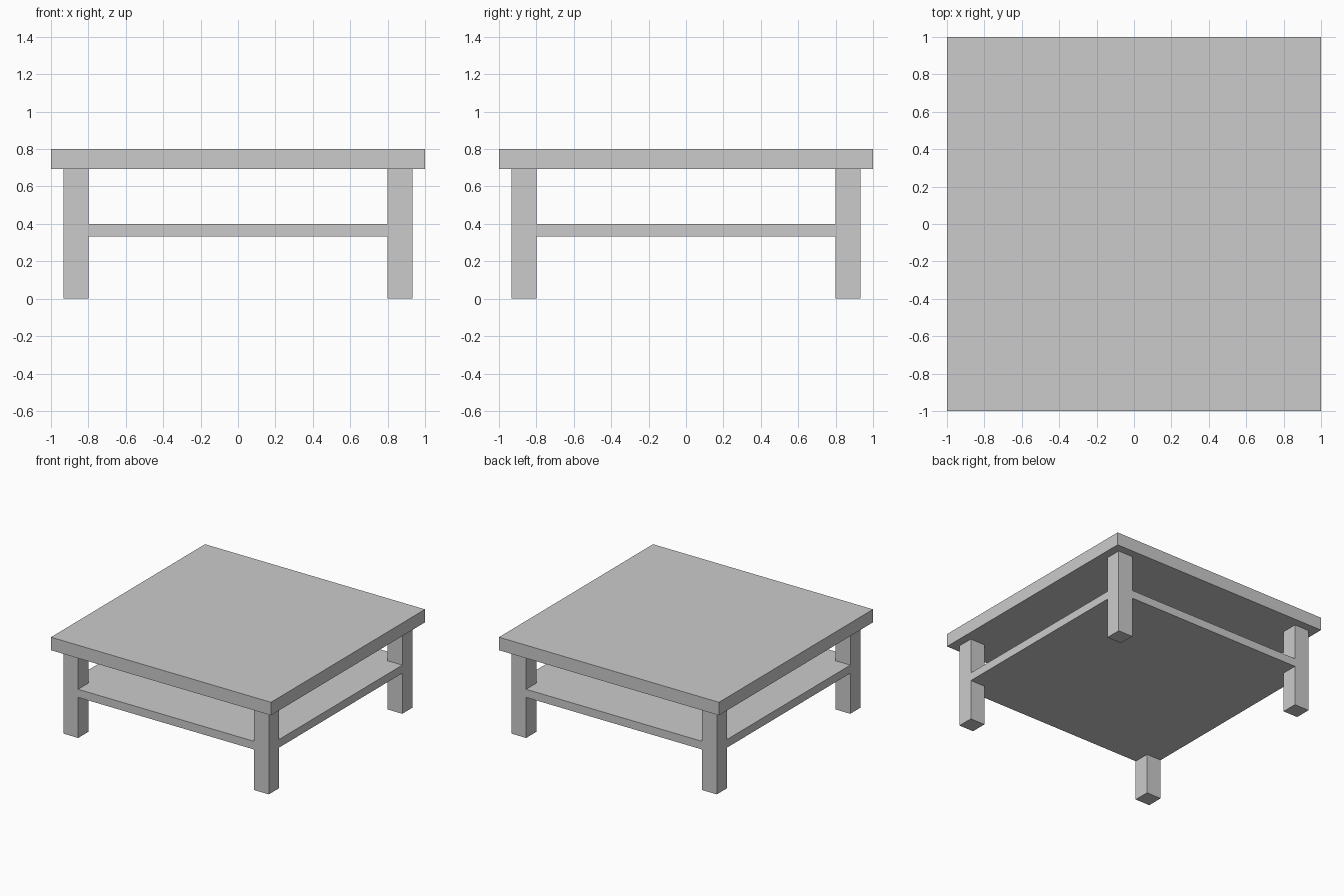
import bpy

if "Cube" in bpy.data.objects:
    bpy.data.objects.remove(bpy.data.objects["Cube"])

TOP = 0.80        # overall height
TOP_LOW = 0.693   # underside of the top
LEG_OUT, LEG_IN = 0.933, 0.80
SHELF_LOW, SHELF_HIGH = 0.333, 0.40


def prism(name, outline, z0, z1):
    """Extrude a counter-clockwise xy outline from z0 to z1."""
    n = len(outline)
    verts = [(x, y, z) for z in (z0, z1) for x, y in outline]
    faces = [tuple(reversed(range(n))), tuple(range(n, 2 * n))]
    faces += [(i, (i + 1) % n, (i + 1) % n + n, i + n) for i in range(n)]
    mesh = bpy.data.meshes.new(name)
    mesh.from_pydata(verts, [], faces)
    obj = bpy.data.objects.new(name, mesh)
    bpy.context.collection.objects.link(obj)
    return obj


def rect(x0, y0, x1, y1):
    return [(x0, y0), (x1, y0), (x1, y1), (x0, y1)]


# Table top
prism("table_top", rect(-1, -1, 1, 1), TOP_LOW, TOP)

# Four square legs
for side_y, sy in (("front", -1), ("back", 1)):
    for side_x, sx in (("left", -1), ("right", 1)):
        xs = sorted((sx * LEG_IN, sx * LEG_OUT))
        ys = sorted((sy * LEG_IN, sy * LEG_OUT))
        prism(f"{side_y}_{side_x}_leg", rect(xs[0], ys[0], xs[1], ys[1]), 0, TOP_LOW)

# Lower shelf, flush with the outside of the legs and notched around them
notch = [(LEG_IN, -LEG_OUT), (LEG_IN, -LEG_IN), (LEG_OUT, -LEG_IN)]
outline = []
for _ in range(4):
    outline += notch
    notch = [(-y, x) for x, y in notch]
prism("lower_shelf", outline, SHELF_LOW, SHELF_HIGH)
